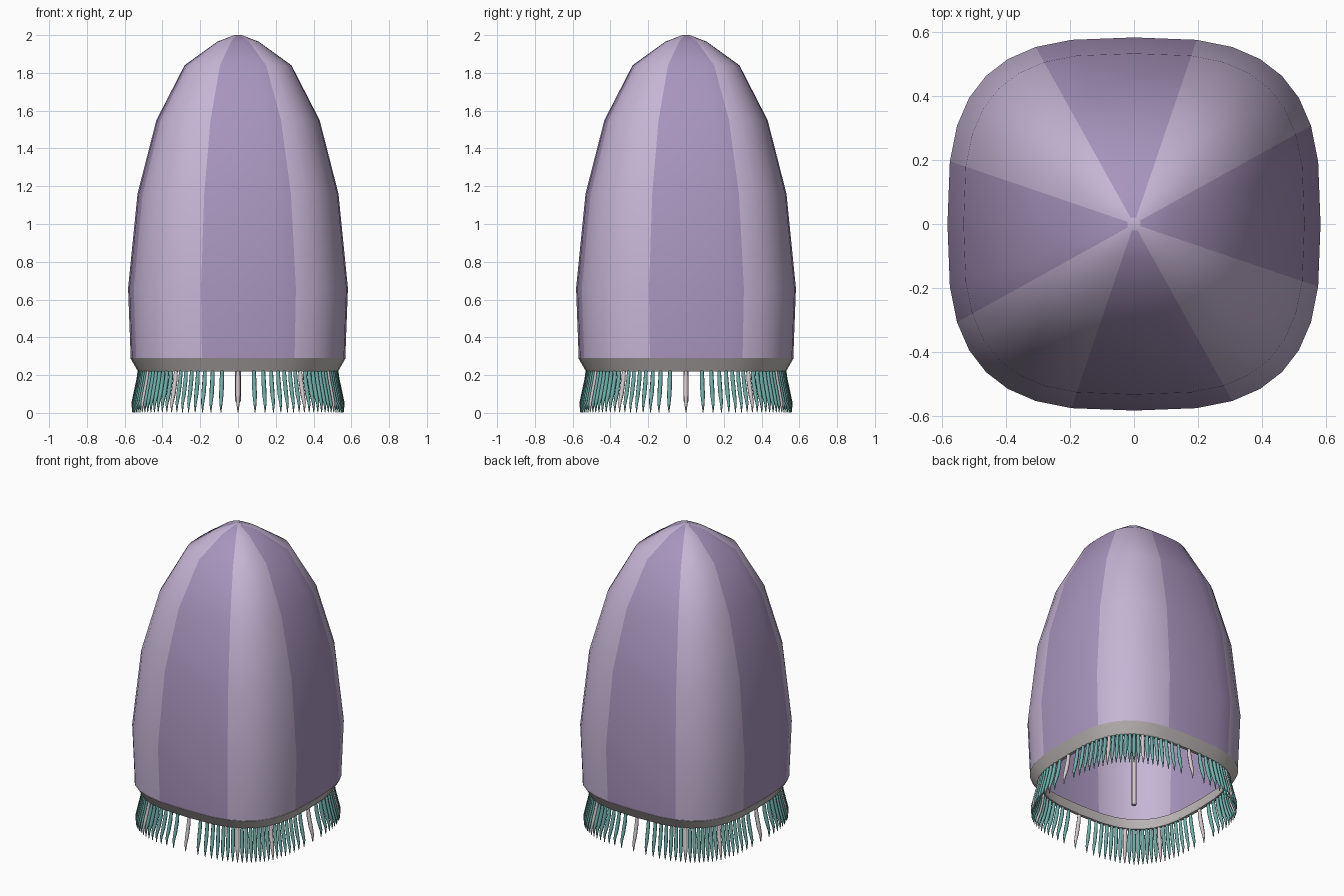
import bpy, bmesh
from math import sin, cos, pi, copysign

if "Cube" in bpy.data.objects:
    bpy.data.objects.remove(bpy.data.objects["Cube"])


def mat(name, col):
    m = bpy.data.materials.new(name)
    m.diffuse_color = (*col, 1)
    m.use_nodes = True
    m.node_tree.nodes["Principled BSDF"].inputs["Base Color"].default_value = m.diffuse_color
    return m


LIGHT = mat("light_lilac", (0.56, 0.46, 0.66))
DARK = mat("dark_lilac", (0.39, 0.30, 0.51))
GREY = mat("rim_grey", (0.52, 0.48, 0.48))
TEAL = mat("teal", (0.16, 0.43, 0.40))
PALE = mat("pale", (0.66, 0.58, 0.60))
SEG = 32


def squircle(r, z, t):
    f = lambda v: copysign(abs(v) ** 0.667, v) if abs(v) > 1e-6 else 0.0
    return (r * f(cos(t)), r * f(sin(t)), z)


def loft(name, profile, mats, pick, closed=False, cap=False):
    """Sweep an (r, z) profile around the rounded-square section."""
    bm = bmesh.new()
    rings = [[bm.verts.new(squircle(r, z, 2 * pi * k / SEG)) for k in range(SEG)]
             for r, z in profile]
    pairs = list(zip(rings, rings[1:]))
    if closed:
        pairs.append((rings[-1], rings[0]))
    for a, b in pairs:
        for k in range(SEG):
            j = (k + 1) % SEG
            f = bm.faces.new((a[k], a[j], b[j], b[k]))
            f.material_index = pick(k)
    if cap:
        bm.faces.new(rings[-1])
    bmesh.ops.recalc_face_normals(bm, faces=bm.faces)
    me = bpy.data.meshes.new(name)
    bm.to_mesh(me)
    bm.free()
    ob = bpy.data.objects.new(name, me)
    bpy.context.collection.objects.link(ob)
    for m in mats:
        me.materials.append(m)
    bpy.ops.object.select_all(action='DESELECT')
    ob.select_set(True)
    bpy.context.view_layer.objects.active = ob
    bpy.ops.object.shade_smooth_by_angle(angle=0.7)
    return ob


def strands(name, paths, radius, material):
    """Tapered tubes; each path is a list of (point, radius factor)."""
    cu = bpy.data.curves.new(name, 'CURVE')
    cu.dimensions = '3D'
    cu.bevel_depth = radius
    cu.bevel_resolution = 1
    cu.use_fill_caps = True
    for path in paths:
        sp = cu.splines.new('POLY')
        sp.points.add(len(path) - 1)
        for p, (co, rad) in zip(sp.points, path):
            p.co = (*co, 1)
            p.radius = rad
        sp.use_smooth = True
    cu.materials.append(material)
    ob = bpy.data.objects.new(name, cu)
    bpy.context.collection.objects.link(ob)
    return ob


# Striped bell, open underneath
loft("bell",
     [(0.568, 0.29), (0.582, 0.66), (0.532, 1.16), (0.432, 1.55),
      (0.283, 1.84), (0.11, 1.965), (0.02, 2.0)],
     [LIGHT, DARK], lambda k: 1 if k % 8 in (7, 0, 1) else 0, cap=True)

# Thick rim along the mouth of the bell
loft("rim", [(0.57, 0.29), (0.53, 0.22), (0.51, 0.22), (0.53, 0.30)],
     [GREY], lambda k: 0, closed=True)

# Fringe of tentacles, every eighth one pale
COUNT = 96
SHAPE = [(0.520, 0.235, 0.8), (0.528, 0.17, 1.0), (0.543, 0.10, 1.0),
         (0.557, 0.05, 0.7), (0.558, 0.002, 0.15)]
groups = {True: [], False: []}
for i in range(COUNT):
    t = 2 * pi * i / COUNT
    groups[i % 8 == 0].append([(squircle(r, z, t), w) for r, z, w in SHAPE])
strands("teal_tentacles", groups[False], 0.012, TEAL)
strands("pale_tentacles", groups[True], 0.013, PALE)

# Central stalk hanging inside the bell
strands("stalk", [[((0, 0, 1.85), 1.3), ((0, 0, 1.0), 1.1), ((0, 0, 0.06), 1.0)]],
        0.015, PALE)
